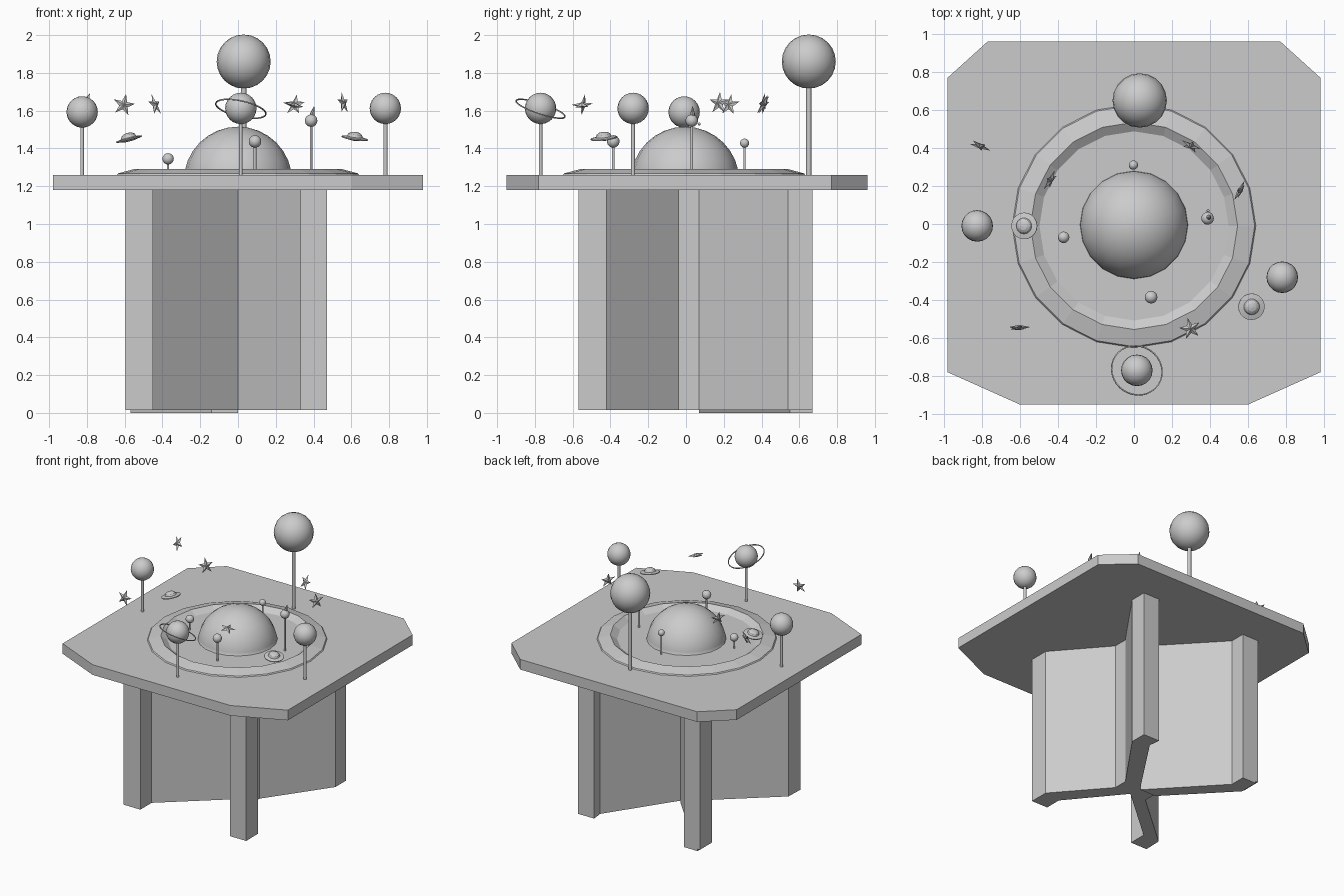
import bpy, bmesh, math
from math import sin, cos, pi, radians
from mathutils import Matrix, Vector, Euler

if "Cube" in bpy.data.objects:
    bpy.data.objects.remove(bpy.data.objects["Cube"])


def finish(name, bm, mat=Matrix(), smooth=False):
    bmesh.ops.recalc_face_normals(bm, faces=bm.faces)
    me = bpy.data.meshes.new(name)
    bm.to_mesh(me)
    bm.free()
    me.transform(mat)
    if smooth:
        me.polygons.foreach_set("use_smooth", [True] * len(me.polygons))
    ob = bpy.data.objects.new(name, me)
    bpy.context.collection.objects.link(ob)
    return ob


def prism(name, pts, z0, z1):
    bm = bmesh.new()
    f = bm.faces.new([bm.verts.new((x, y, z0)) for x, y in pts])
    r = bmesh.ops.extrude_face_region(bm, geom=[f])
    for v in r["geom"]:
        if isinstance(v, bmesh.types.BMVert):
            v.co.z = z1
    return finish(name, bm)


def lathe(name, prof, n, mat, closed=False, smooth=False):
    bm = bmesh.new()
    rings = [[bm.verts.new((r * cos(2 * pi * i / n), r * sin(2 * pi * i / n), z))
              for i in range(n)] for r, z in prof]
    for k in range(len(rings) if closed else len(rings) - 1):
        a, b = rings[k], rings[(k + 1) % len(rings)]
        for i in range(n):
            j = (i + 1) % n
            bm.faces.new((a[i], a[j], b[j], b[i]))
    if not closed:
        bm.faces.new(rings[0])
        bm.faces.new(rings[-1])
    return finish(name, bm, mat, smooth)


def sphere(name, loc, r, seg=20, rings=12):
    bm = bmesh.new()
    bmesh.ops.create_uvsphere(bm, u_segments=seg, v_segments=rings, radius=r)
    return finish(name, bm, Matrix.Translation(loc), True)


def place(loc, rot=(0, 0, 0)):
    return Matrix.Translation(loc) @ Euler([radians(a) for a in rot]).to_matrix().to_4x4()


# Tabletop with clipped corners
prism("table_top", [(-0.6, -0.95), (0.6, -0.95), (0.98, -0.78), (0.98, 0.77),
                    (0.77, 0.96), (-0.77, 0.96), (-0.98, 0.77), (-0.98, -0.78)], 1.18, 1.26)

# Four-armed pedestal with square pillar ends
back_left = [(0, 0.07), (-0.45, 0.55), (-0.45, 0.67), (-0.59, 0.67), (-0.59, 0.52), (-0.14, 0.07)]
prism("pedestal", [
    (-0.14, -0.04), (-0.59, -0.43), (-0.595, -0.57), (-0.45, -0.57), (-0.45, -0.43), (0, -0.04),
    (0.33, -0.44), (0.33, -0.57), (0.47, -0.57), (0.47, -0.42), (0.14, -0.04), (0.14, 0.07),
    (0.47, 0.54), (0.47, 0.67), (0.33, 0.67), (0.34, 0.58)] + back_left, 0.015, 1.18)
prism("pedestal_foot", [(max(x, -0.57), y) for x, y in back_left], 0.0, 0.015)

# Raised orbit ring and central dome
lathe("orbit_ring", [(0.645, 1.255), (0.635, 1.268), (0.545, 1.292), (0.49, 1.255)],
      20, place((0, -0.01, 0)), closed=True, smooth=False)
bm = bmesh.new()
bmesh.ops.create_uvsphere(bm, u_segments=20, v_segments=16, radius=0.287)
bmesh.ops.bisect_plane(bm, geom=bm.verts[:] + bm.edges[:] + bm.faces[:],
                       plane_co=(0, 0, 0.0), plane_no=(0, 0, 1), clear_inner=True)
finish("sun_dome", bm, place((0, -0.005, 1.228)), True)

# Planets on posts: x, y, z, radius, post radius
planets = [(0.03, 0.65, 1.86, 0.143, 0.014), (-0.825, -0.01, 1.593, 0.083, 0.01),
           (0.78, -0.28, 1.612, 0.083, 0.011), (0.015, -0.77, 1.612, 0.083, 0.009),
           (-0.37, -0.07, 1.345, 0.03, 0.006), (0.09, -0.385, 1.437, 0.033, 0.007),
           (0.387, 0.03, 1.547, 0.033, 0.007), (-0.003, 0.31, 1.428, 0.024, 0.006)]
for i, (x, y, z, r, p) in enumerate(planets):
    sphere(f"planet_{i}", (x, y, z), r)
    lathe(f"planet_post_{i}", [(p, 1.255), (p, z - r * 0.9)], 12, place((x, y, 0)))

# Thin tilted ring round the front planet, tiny moon and spire on a small one
normal = Vector((0.22, 0.33, 1))
ring_rot = normal.to_track_quat('Z', 'Y').to_matrix().to_4x4()
lathe("planet_ring", [(0.139, -0.003), (0.139, 0.003), (0.133, 0.003), (0.133, -0.003)],
      32, Matrix.Translation((0.015, -0.77, 1.61)) @ ring_rot, closed=True)
sphere("moon", (0.39, 0.07, 1.53), 0.008, 10, 6)
lathe("spire", [(0.012, 0), (0.012, 0.02), (0.001, 0.06)], 8, place((0.39, 0.035, 1.565), (0, 12, 0)))

# Two saucers
saucer = [(0.02, -0.012), (0.07, -0.003), (0.07, 0.003), (0.042, 0.008),
          (0.036, 0.022), (0.022, 0.031), (0.004, 0.034)]
for name, loc, rot in (("saucer_left", (-0.577, -0.01, 1.449), (0, -14, 0)),
                       ("saucer_right", (0.618, -0.435, 1.454), (6, 8, 0))):
    lathe(name, saucer, 20, place(loc, rot))

# Floating five-pointed stars
stars = [((-0.605, -0.545, 1.63), (80, 12, 0)), ((0.3, 0.41, 1.63), (65, 0, -25)),
         ((-0.81, 0.41, 1.64), (70, 20, -30)), ((-0.44, 0.23, 1.63), (70, 0, 60)),
         ((0.557, 0.175, 1.64), (80, 0, 62)), ((0.295, -0.55, 1.63), (8, 12, 15))]
for k, (loc, rot) in enumerate(stars):
    bm = bmesh.new()
    rim = []
    for i in range(10):
        a, r = pi / 2 + i * pi / 5, 0.024 if i % 2 else 0.06
        rim.append(bm.verts.new((r * cos(a), r * sin(a), 0)))
    for z in (0.014, -0.014):
        c = bm.verts.new((0, 0, z))
        for i in range(10):
            bm.faces.new((rim[i], rim[(i + 1) % 10], c))
    finish(f"star_{k}", bm, place(loc, rot))
